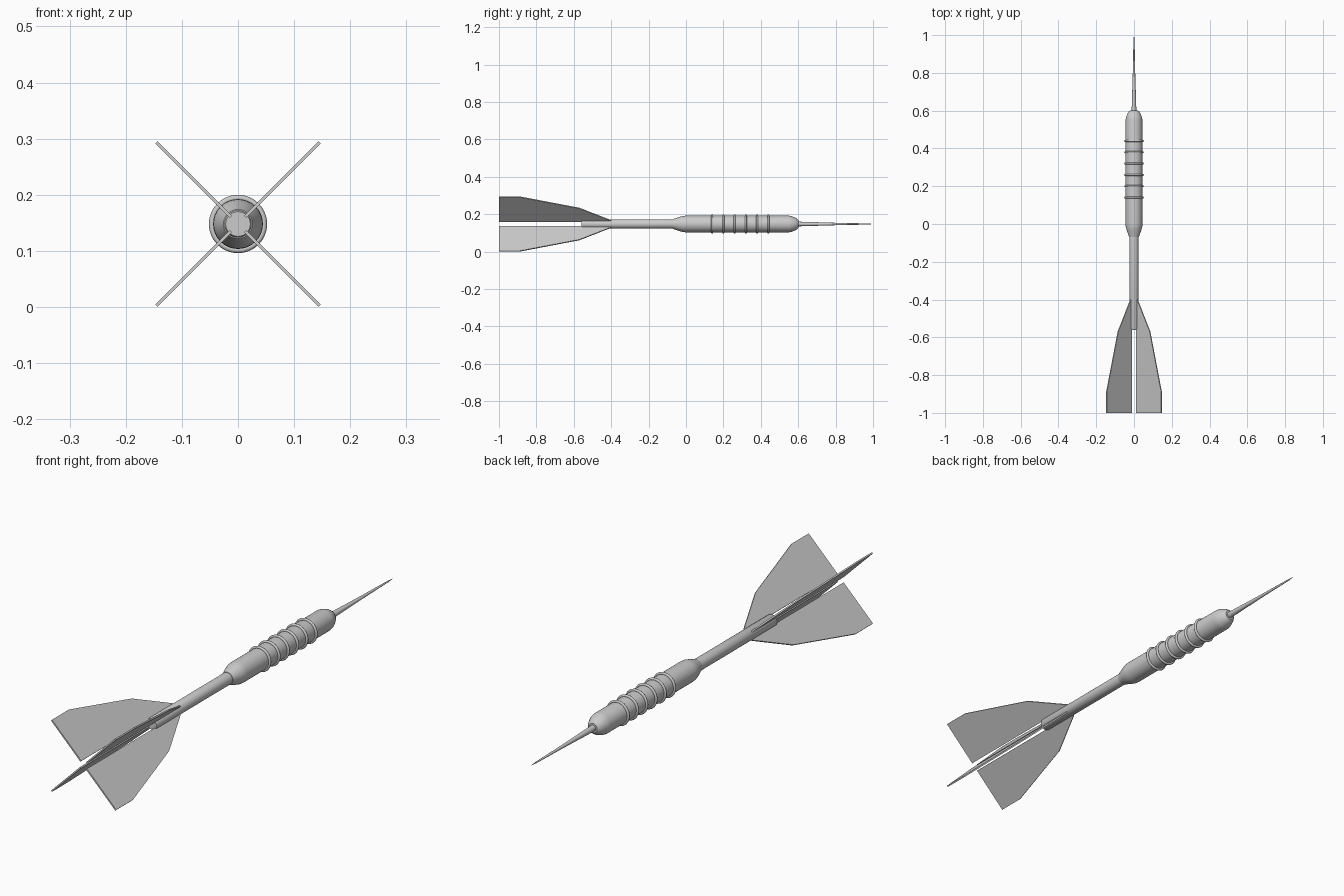
import bpy, math

if "Cube" in bpy.data.objects:
    bpy.data.objects.remove(bpy.data.objects["Cube"])

AXIS_Z = 0.148


def make(name, verts, faces, smooth=True):
    mesh = bpy.data.meshes.new(name)
    mesh.from_pydata(verts, [], faces)
    mesh.update()
    ob = bpy.data.objects.new(name, mesh)
    bpy.context.collection.objects.link(ob)
    if smooth:
        bpy.ops.object.select_all(action='DESELECT')
        ob.select_set(True)
        bpy.context.view_layer.objects.active = ob
        bpy.ops.object.shade_smooth_by_angle(angle=math.radians(30))
    return ob


def lathe(name, profile, n=32):
    """Revolve (y, radius) points, ordered back to front, about the dart axis."""
    verts, faces = [], []
    for y, r in profile:
        for i in range(n):
            a = 2 * math.pi * i / n
            verts.append((r * math.cos(a), y, AXIS_Z + r * math.sin(a)))
    for k in range(len(profile) - 1):
        for i in range(n):
            j = (i + 1) % n
            faces.append((k * n + i, (k + 1) * n + i, (k + 1) * n + j, k * n + j))
    faces.append(tuple(range(n)))
    faces.append(tuple(reversed(range((len(profile) - 1) * n, len(profile) * n))))
    return make(name, verts, faces)


# Steel point
lathe("point", [(0.58, 0.0125), (0.62, 0.012), (0.80, 0.0065), (0.97, 0.003), (1.0, 0.0005)])

# Barrel with tapered, slightly rounded ends
lathe("barrel", [(-0.07, 0.026), (-0.06, 0.029), (-0.035, 0.038), (-0.015, 0.0435), (0.0, 0.0445),
                 (0.55, 0.0445), (0.565, 0.042), (0.585, 0.034), (0.597, 0.026), (0.602, 0.019)])

# Grip rings
for i in range(6):
    bpy.ops.mesh.primitive_torus_add(major_segments=32, minor_segments=10,
                                     major_radius=0.0465, minor_radius=0.0055,
                                     location=(0, 0.14 + 0.06 * i, AXIS_Z),
                                     rotation=(math.pi / 2, 0, 0))
    ring = bpy.context.object
    ring.name = "grip_ring_%d" % (i + 1)
    bpy.ops.object.shade_smooth_by_angle(angle=math.radians(40))

# Shaft holding the flights
lathe("shaft", [(-0.56, 0.022), (-0.555, 0.0245), (-0.06, 0.0245)])

# Four flights in a diagonal cross
outline = [(-0.40, 0.018), (-0.40, 0.026), (-0.57, 0.120), (-0.89, 0.206), (-1.0, 0.206), (-1.0, 0.018)]
half = 0.003
for k in range(4):
    a = math.pi / 4 + k * math.pi / 2
    c, s = math.cos(a), math.sin(a)
    verts = [(r * c - t * s, y, AXIS_Z + r * s + t * c) for t in (-half, half) for y, r in outline]
    n = len(outline)
    faces = [tuple(range(n)), tuple(reversed(range(n, 2 * n)))]
    faces += [(i, i + n, (i + 1) % n + n, (i + 1) % n) for i in range(n)]
    make("flight_%d" % (k + 1), verts, faces, smooth=False)

# Make all face normals point outward
import bmesh
for ob in bpy.data.objects:
    bm = bmesh.new()
    bm.from_mesh(ob.data)
    bmesh.ops.recalc_face_normals(bm, faces=bm.faces)
    bm.to_mesh(ob.data)
    bm.free()
